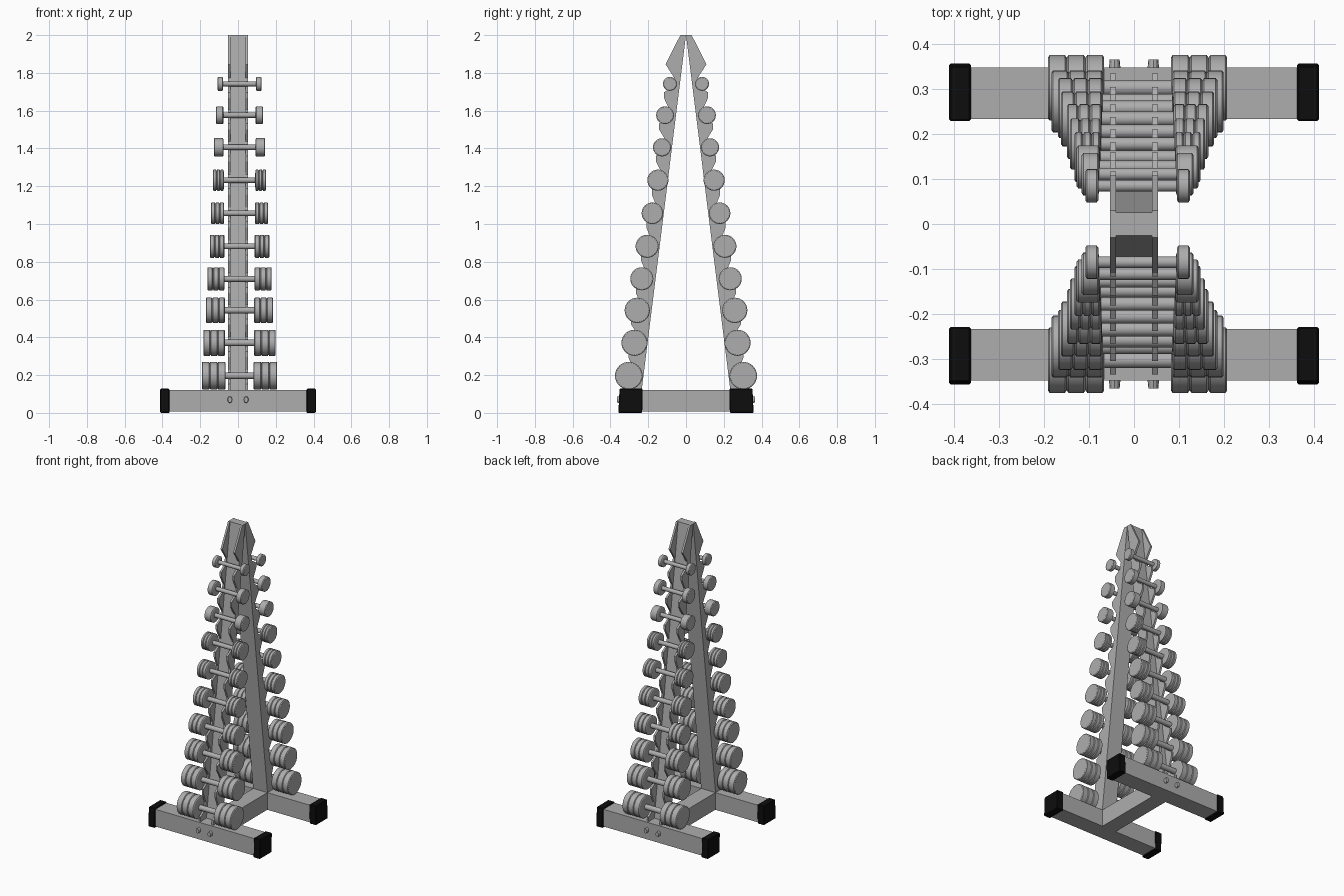
import bpy, bmesh, math

if "Cube" in bpy.data.objects:
    bpy.data.objects.remove(bpy.data.objects["Cube"])


def material(name, rgb):
    m = bpy.data.materials.new(name)
    m.diffuse_color = (*rgb, 1)
    m.use_nodes = True
    m.node_tree.nodes["Principled BSDF"].inputs["Base Color"].default_value = m.diffuse_color
    return m


STEEL = material("grey_steel", (0.42, 0.42, 0.42))
RUBBER = material("black_rubber", (0.004, 0.004, 0.004))


def finish(bm, name, mat, smooth=False):
    bmesh.ops.recalc_face_normals(bm, faces=bm.faces)
    me = bpy.data.meshes.new(name)
    bm.to_mesh(me)
    bm.free()
    me.materials.append(mat)
    ob = bpy.data.objects.new(name, me)
    bpy.context.collection.objects.link(ob)
    if smooth:
        bpy.ops.object.select_all(action='DESELECT')
        ob.select_set(True)
        bpy.context.view_layer.objects.active = ob
        bpy.ops.object.shade_smooth_by_angle(angle=math.radians(30))
    return ob


def prism(name, points, x0, x1, mat):
    """Extrude a (y, z) outline from x0 to x1."""
    bm = bmesh.new()
    face = bm.faces.new([bm.verts.new((x0, y, z)) for y, z in points])
    new = bmesh.ops.extrude_face_region(bm, geom=[face])["geom"]
    bmesh.ops.translate(bm, vec=(x1 - x0, 0, 0),
                        verts=[v for v in new if isinstance(v, bmesh.types.BMVert)])
    return finish(bm, name, mat)


def lathe(name, profile, centre, mat, sides=32):
    """Revolve (x, radius) pairs about an x-parallel axis."""
    bm = bmesh.new()
    cx, cy, cz = centre
    rings = []
    for x, r in profile:
        rings.append([bm.verts.new((cx + x,
                                    cy + r * math.cos(2 * math.pi * i / sides),
                                    cz + r * math.sin(2 * math.pi * i / sides)))
                      for i in range(sides)])
    for a, b in zip(rings, rings[1:]):
        for i in range(sides):
            j = (i + 1) % sides
            bm.faces.new((a[i], a[j], b[j], b[i]))
    bm.faces.new(rings[0])
    bm.faces.new(rings[-1])
    return finish(bm, name, mat, True)


# Dumbbells: centre y, centre z, head radius, head inner x, head outer x
BELLS = [
    (0.085, 1.742, 0.037, 0.087, 0.117),
    (0.111, 1.576, 0.047, 0.085, 0.125),
    (0.127, 1.406, 0.048, 0.084, 0.136),
    (0.149, 1.232, 0.056, 0.083, 0.141),
    (0.178, 1.057, 0.057, 0.082, 0.151),
    (0.206, 0.882, 0.061, 0.080, 0.158),
    (0.234, 0.710, 0.061, 0.079, 0.171),
    (0.258, 0.543, 0.067, 0.077, 0.178),
    (0.273, 0.371, 0.069, 0.077, 0.192),
    (0.303, 0.197, 0.073, 0.074, 0.200),
]


def bell_profile(r, xi, xo, handle, plates):
    half = [(xi, handle)]
    w = (xo - xi) / plates
    for k in range(plates):
        a, b = xi + k * w, xi + (k + 1) * w
        low = r - 0.005
        half += [(a + 0.0005, low), (a + 0.004, r), (b - 0.004, r), (b - 0.0005, low)]
    return [(-x, q) for x, q in reversed(half)] + half


# Toothed outline of the side plates, from the apex down to the foot
outline = [(0.0, 2.0), (0.03, 2.0), (0.108, 1.845)]
for y, z, *_ in BELLS:
    outline += [(y - 0.024, z + 0.03), (y - 0.014, z - 0.014),
                (y + 0.032, z - 0.045), (y + 0.032, z - 0.075)]
outline[-1] = (outline[-1][0], 0.11)
outline.append((0.236, 0.11))

for s, side in ((-1, "front"), (1, "back")):
    # Leaning post between two toothed plates
    prism(side + "_post", [(0, 2), (s * 0.026, 2), (s * 0.276, 0.11), (s * 0.236, 0.11)],
          -0.04, 0.04, STEEL)
    for x0, x1, lr in ((-0.053, -0.04, "left"), (0.04, 0.053, "right")):
        prism(f"{side}_{lr}_toothed_plate", [(s * y, z) for y, z in outline], x0, x1, STEEL)

    # Foot bar
    prism(side + "_foot_bar", [(s * y, z) for y, z in
                               ((0.234, 0.008), (0.348, 0.008), (0.348, 0.122), (0.234, 0.122))],
          -0.385, 0.385, STEEL)

    for k, lr in ((-1, "left"), (1, "right")):
        # Rubber cap, slightly wider at the bottom
        cap = prism(f"{side}_{lr}_end_cap", [(s * y, z) for y, z in
                                             ((0.232, 0), (0.358, 0), (0.352, 0.128), (0.229, 0.128))],
                    k * 0.363, k * 0.412, RUBBER)
        bev = cap.modifiers.new("soft_edges", 'BEVEL')
        bev.width, bev.segments = 0.004, 1

        # Bolt head on the outside of the foot
        bm = bmesh.new()
        bmesh.ops.create_cone(bm, cap_ends=True, segments=12, radius1=0.013, radius2=0.011, depth=0.02)
        bolt = finish(bm, f"{side}_{lr}_bolt", STEEL)
        bolt.rotation_euler.x = -s * math.pi / 2
        bolt.scale.y = 1.4
        bolt.location = (k * 0.043, s * 0.356, 0.07)

    # Dumbbells, shifted a touch to the right of centre
    for i, (y, z, r, xi, xo) in enumerate(BELLS):
        lathe(f"{side}_dumbbell_{i + 1}",
              bell_profile(r, xi, xo, 0.013 + 0.0005 * i, 1 if i < 3 else 3),
              (0.008, s * y, z), STEEL)

# Beam joining both feet
prism("base_beam", [(-0.24, 0.008), (0.24, 0.008), (0.24, 0.122), (-0.24, 0.122)],
      -0.052, 0.052, STEEL)
